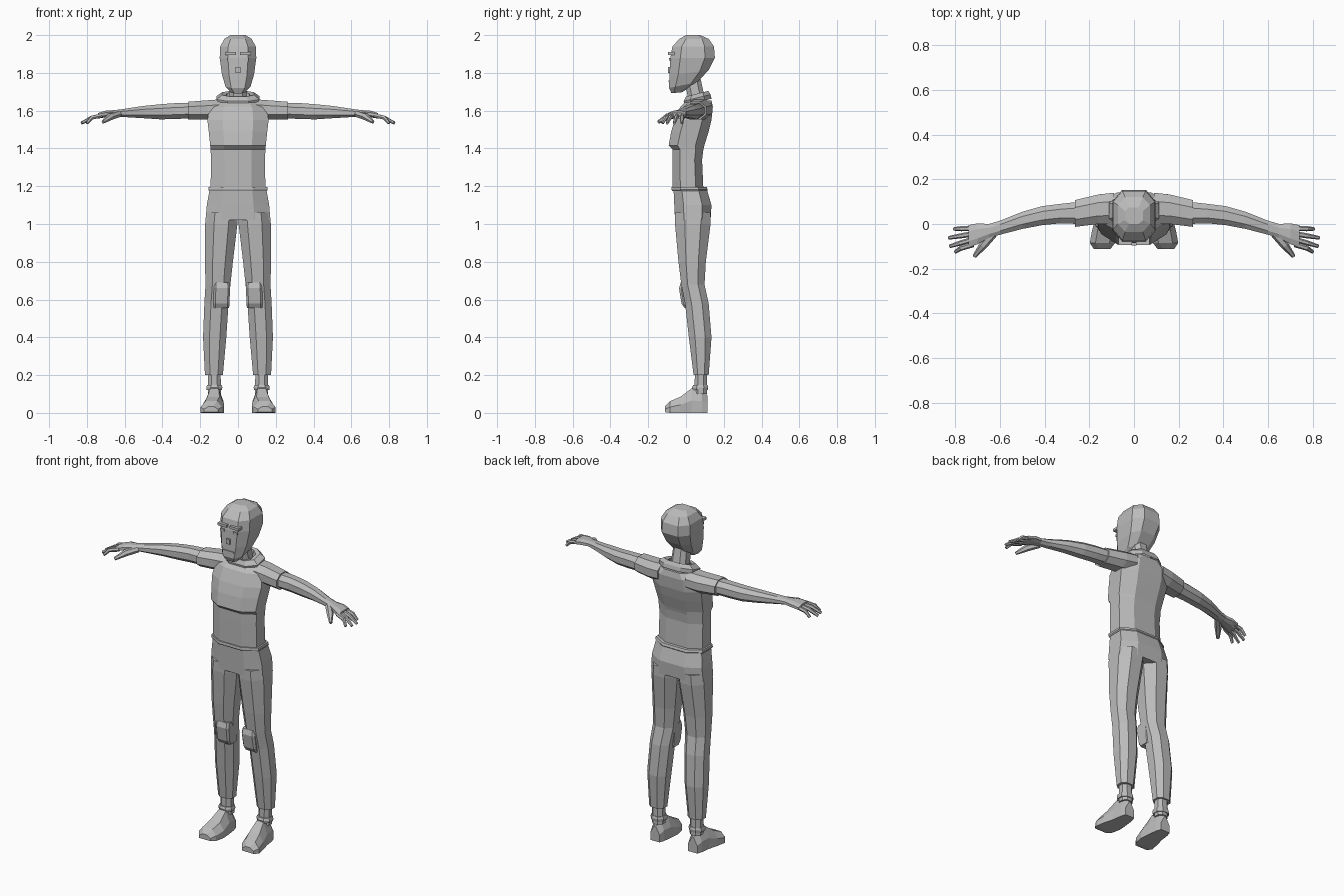
import bpy, bmesh
from mathutils import Vector

cube = bpy.data.objects.get("Cube")
if cube:
    bpy.data.objects.remove(cube)

GREY = bpy.data.materials.new("plain grey")
GREY.use_nodes = True
GREY.diffuse_color = (0.5, 0.5, 0.5, 1)
GREY.node_tree.nodes["Principled BSDF"].inputs["Base Color"].default_value = (0.5, 0.5, 0.5, 1)


def skin(name, rings, caps=True):
    """Bridge a list of point rings into one flat-shaded object."""
    bm = bmesh.new()
    loops = [[bm.verts.new(p) for p in ring] for ring in rings]
    n = len(loops[0])
    for a, b in zip(loops, loops[1:]):
        for i in range(n):
            j = (i + 1) % n
            bm.faces.new((a[i], a[j], b[j], b[i]))
    if caps:
        bm.faces.new(loops[0])
        bm.faces.new(loops[-1])
    bmesh.ops.recalc_face_normals(bm, faces=bm.faces)
    mesh = bpy.data.meshes.new(name)
    bm.to_mesh(mesh)
    bm.free()
    mesh.materials.append(GREY)
    obj = bpy.data.objects.new(name, mesh)
    bpy.context.collection.objects.link(obj)
    return obj


def octagon(u0, u1, v0, v1, c):
    """Chamfered rectangle between the given bounds."""
    uc, vc, ru, rv = (u0 + u1) / 2, (v0 + v1) / 2, (u1 - u0) / 2, (v1 - v0) / 2
    shape = [(1, -c), (1, c), (c, 1), (-c, 1), (-1, c), (-1, -c), (-c, -1), (c, -1)]
    return [(uc + ru * a, vc + rv * b) for a, b in shape]


def upright(name, rows, c=0.5, caps=True):
    """Rows are height, half width, back and front depth, and an optional tilt."""
    rings = []
    for z, w, y0, y1, *tilt in rows:
        t = tilt[0] if tilt else 0
        rings.append([(x, y, z + t * (y - (y0 + y1) / 2))
                      for x, y in octagon(-w, w, y0, y1, c)])
    return skin(name, rings, caps)


def limb(name, rows, side, axis="z", c=0.45):
    """Rows are a position along the axis followed by the bounds across it."""
    rings = []
    for t, *bounds in rows:
        pts = octagon(*bounds, c)
        rings.append([(side * u, v, t) if axis == "z" else (side * t, u, v) for u, v in pts])
    return skin(name, rings)


def tube(name, path, radii, side):
    """Six-sided tapering tube along a path in the horizontal direction."""
    pts = [Vector((side * x, y, z)) for x, y, z in path]
    rings = []
    for i, p in enumerate(pts):
        d = (pts[min(i + 1, len(pts) - 1)] - pts[max(i - 1, 0)]).normalized()
        u = d.cross(Vector((0, 0, 1))).normalized()
        v = u.cross(d)
        r = radii[i]
        shape = [(1, 0), (.5, .87), (-.5, .87), (-1, 0), (-.5, -.87), (.5, -.87)]
        rings.append([p + r * (a * u + b * v) for a, b in shape])
    return skin(name, rings)


def block(name, x0, x1, y0, y1, z0, z1):
    corner = lambda z: [(x0, y0, z), (x1, y0, z), (x1, y1, z), (x0, y1, z)]
    return skin(name, [corner(z0), corner(z1)])


# Head, neck and collar
upright("head", [
    (1.695, .035, -.077, -.02, .1), (1.735, .066, -.09, .06, .2),
    (1.80, .085, -.088, .12, .15), (1.88, .097, -.083, .153),
    (1.94, .094, -.072, .148), (1.98, .072, -.035, .12), (2.0, .04, 0, .075)], .55)
upright("neck", [(1.64, .05, .015, .105), (1.78, .042, -.01, .075)])
upright("collar", [
    (1.645, .105, -.008, .135, .25), (1.668, .113, -.012, .13, .25),
    (1.69, .085, 0, .118, .25), (1.685, .06, .01, .105, .25),
    (1.65, .055, .015, .1, .25)], .5, False)

# Face details
block("nose", -.012, .012, -.096, -.07, 1.80, 1.83)
block("mouth", -.035, .035, -.093, -.07, 1.752, 1.76)
for s, word in ((1, "left"), (-1, "right")):
    x0, x1 = sorted((s * .01, s * .07))
    block(word + "_brow", x0, x1, -.094, -.06, 1.895, 1.91)
    x0, x1 = sorted((s * .03, s * .055))
    block(word + "_eye", x0, x1, -.09, -.06, 1.865, 1.88)

# Shirt and trouser top
upright("shirt", [
    (1.185, .145, -.07, .092), (1.34, .143, -.072, .085), (1.395, .145, -.072, .092),
    (1.415, .147, -.092, .097), (1.49, .155, -.078, .12), (1.55, .162, -.06, .135),
    (1.62, .15, -.03, .142), (1.655, .1, .005, .135)], .5)
upright("waistband", [(1.175, .153, -.073, .11), (1.182, .157, -.077, .115),
                      (1.196, .155, -.076, .11)], .5)
upright("trouser_seat", [(1.02, .172, -.058, .13), (1.10, .165, -.062, .135),
                         (1.185, .15, -.066, .11)], .5)

for s, word in ((1, "left_"), (-1, "right_")):
    # Sleeve and arm, lofted outward from the shoulder
    limb(word + "sleeve", [
        (.09, .0, .14, 1.56, 1.66), (.16, .0, .132, 1.552, 1.655),
        (.265, -.013, .107, 1.553, 1.647)], s, "x")
    limb(word + "arm", [
        (.24, .0, .1, 1.56, 1.642), (.33, .003, .09, 1.556, 1.64),
        (.41, -.005, .08, 1.554, 1.634), (.5, -.022, .055, 1.56, 1.625),
        (.6, -.048, .015, 1.566, 1.61), (.65, -.062, .0, 1.57, 1.603),
        (.7, -.09, .003, 1.565, 1.6), (.74, -.105, -.005, 1.558, 1.588)], s, "x")
    # Fingers and thumb
    tips = [("index", -.092, -.125, .8), ("middle", -.069, -.1, .825),
            ("ring", -.044, -.062, .83), ("little", -.02, -.022, .805)]
    for finger, y0, y1, x in tips:
        tube(word + finger + "_finger",
             [(.72, y0, 1.575), (.775, (y0 + y1) / 2, 1.563), (x, y1, 1.534)],
             [.012, .0115, .008], s)
    tube(word + "thumb", [(.63, -.045, 1.583), (.675, -.095, 1.568), (.715, -.145, 1.54)],
         [.018, .019, .009], s)

    # Trouser leg with knee pad
    limb(word + "trouser_leg", [
        (.2, .08, .175, .04, .12), (.4, .062, .185, .015, .135),
        (.58, .05, .178, -.005, .12), (.68, .04, .172, -.025, .098),
        (.8, .027, .175, -.04, .105), (1.0, .003, .174, -.058, .13),
        (1.06, .0, .168, -.058, .13)], s)
    limb(word + "knee_pad", [
        (.555, .047, .13, -.008, .06), (.58, .045, .13, -.024, .06),
        (.66, .042, .128, -.037, .06), (.69, .045, .125, -.028, .06)], s, c=.75)
    # Ankle, sock cuff and shoe
    limb(word + "ankle", [(.1, .09, .16, .045, .112), (.22, .092, .16, .047, .11)], s)
    limb(word + "sock_cuff", [(.12, .085, .167, .035, .115), (.135, .083, .168, .032, .118),
                              (.148, .087, .164, .038, .114)], s)
    shoe = [(.115, .095, .155, .0, .09), (.085, .085, .165, .0, .125),
            (.03, .078, .172, .0, .13), (-.03, .073, .188, .0, .085),
            (-.085, .085, .198, .0, .062), (-.112, .105, .18, .004, .035)]
    skin(word + "shoe", [
        [(s * x, y, z) for x, z in ((x0, z0), (x1, z0), (x1, z0 + .5 * (z1 - z0)),
                                    (x1 - .025, z1), (x0 + .025, z1),
                                    (x0, z0 + .5 * (z1 - z0)))]
        for y, x0, x1, z0, z1 in shoe])
